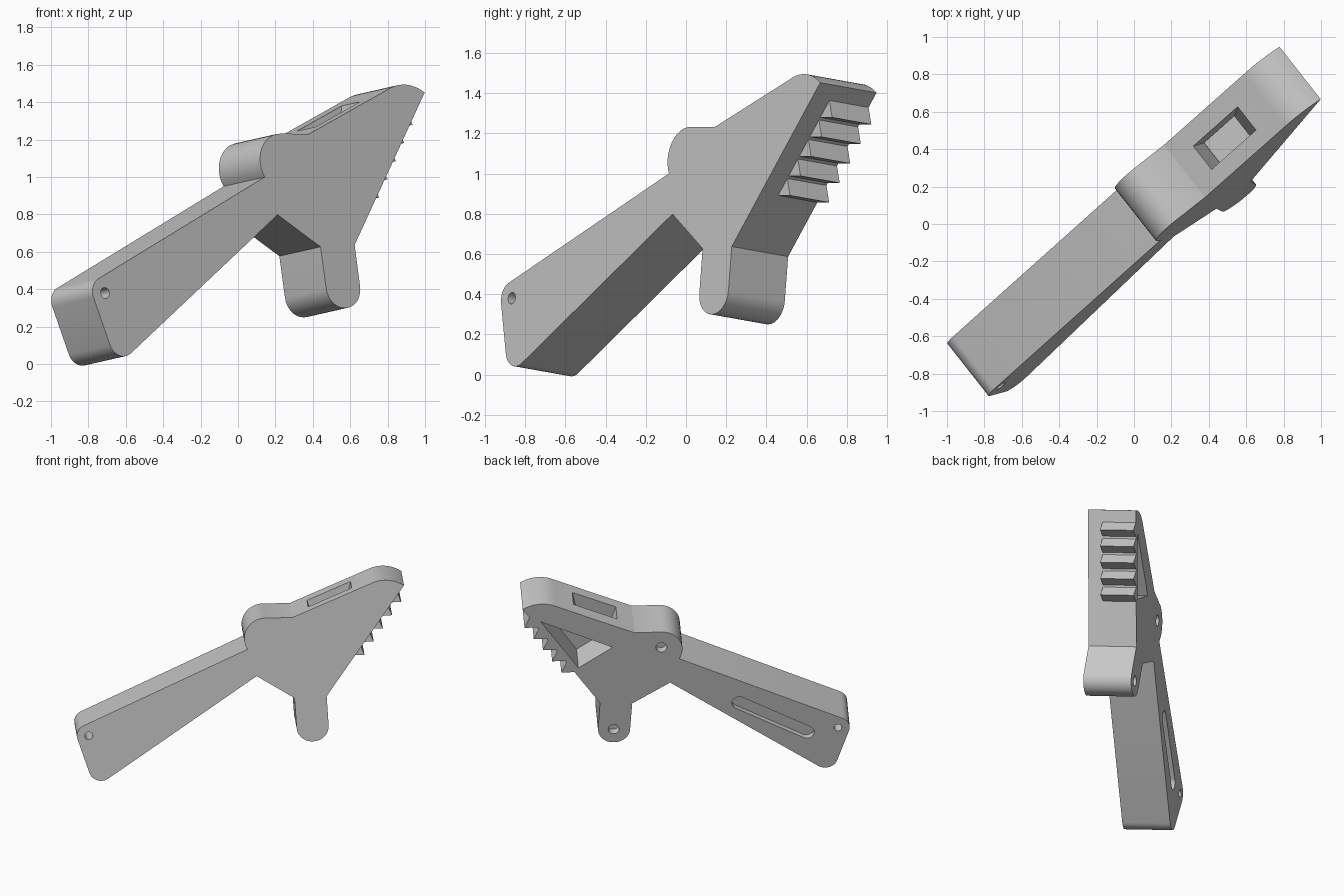
import bpy, bmesh, math
from mathutils import Matrix, Vector

cube = bpy.data.objects.get("Cube")
if cube:
    bpy.data.objects.remove(cube, do_unlink=True)

THICK = 0.36

# Slanted frame of the part: local x along it, y through its thickness, z up
through = Vector((-0.22, 0.28, -0.05)).normalized()
along = Vector((0.28, 0.22, 0)).normalized()
upward = along.cross(through)
FRAME = Matrix((along, through, upward)).transposed().to_4x4()
FRAME.translation = through * -0.293

grey = bpy.data.materials.new("plain_grey")
grey.use_nodes = True
colour = (0.57, 0.57, 0.57, 1)
grey.diffuse_color = colour
grey.node_tree.nodes["Principled BSDF"].inputs["Base Color"].default_value = colour


def arc(cx, cz, r, start, end, steps=12):
    angles = [math.radians(start + (end - start) * i / steps) for i in range(steps + 1)]
    return [(cx + r * math.cos(a), cz + r * math.sin(a)) for a in angles]


def circle(cx, cz, r, steps=32):
    return arc(cx, cz, r, 0, 360, steps)[:-1]


def fillet(before, corner, after, r, steps=10):
    """Round one corner of an outline with radius r."""
    c = Vector(corner)
    a, b = (Vector(before) - c).normalized(), (Vector(after) - c).normalized()
    half = a.angle(b) / 2
    centre = c + (a + b).normalized() * r / math.sin(half)
    p, q = c + a * r / math.tan(half) - centre, c + b * r / math.tan(half) - centre
    turn = math.pi - 2 * half
    points = []
    for i in range(steps + 1):
        t = turn * i / steps
        points.append(tuple(centre + (p * math.sin(turn - t) + q * math.sin(t)) / math.sin(turn)))
    return points


def rounded(corners):
    points = []
    for i, (x, z, r) in enumerate(corners):
        before, after = corners[i - 1][:2], corners[(i + 1) % len(corners)][:2]
        points += fillet(before, (x, z), after, r) if r else [(x, z)]
    return points


def prism(name, points, y0, y1):
    """Closed solid: two caps joined by a ring of side faces."""
    bm = bmesh.new()
    near = [bm.verts.new((x, y0, z)) for x, z in points]
    far = [bm.verts.new((x, y1, z)) for x, z in points]
    bm.faces.new(near)
    bm.faces.new(far[::-1])
    for i in range(len(points)):
        bm.faces.new((near[i], near[i - 1], far[i - 1], far[i]))
    bmesh.ops.recalc_face_normals(bm, faces=bm.faces[:])
    mesh = bpy.data.meshes.new(name)
    bm.to_mesh(mesh)
    bm.free()
    mesh.materials.append(grey)
    obj = bpy.data.objects.new(name, mesh)
    bpy.context.collection.objects.link(obj)
    obj.matrix_world = FRAME
    return obj


def activate(obj):
    bpy.ops.object.select_all(action="DESELECT")
    obj.select_set(True)
    bpy.context.view_layer.objects.active = obj


def cut(obj, points, y0, y1):
    cutter = prism("cutter", points, y0, y1)
    cutter.hide_render = True
    bpy.context.view_layer.update()
    mod = obj.modifiers.new("cut", "BOOLEAN")
    mod.operation, mod.solver, mod.object = "DIFFERENCE", "EXACT", cutter
    activate(obj)
    bpy.ops.object.modifier_apply(modifier=mod.name)
    bpy.data.objects.remove(cutter, do_unlink=True)


# Body outline: handle, leg, pointed head and rounded shoulder
FACE_LOW, FACE_HIGH = (0.631, 0.602), (1.197, 1.425)
outline = rounded([
    (-1.198, 0.386, 0.085),
    (-1.054, -0.052, 0.09),
    (0.125, 0.765, 0),
    (0.398, 0.592, 0),
    (0.418, 0.262, 0.112),
    (0.650, 0.262, 0.112),
    (*FACE_LOW, 0),
    (*FACE_HIGH, 0),
    (1.07, 1.50, 0.24),
    (0.948, 1.441, 0),
    (0.39, 1.203, 0.08),
]) + arc(0.19, 1.05, 0.153, 90, 212)
body = prism("body", outline, 0, THICK)

# Holes: one right through the handle end, two blind ones in the back
BACK = THICK + 0.05
cut(body, circle(-1.094, 0.343, 0.029), -0.05, BACK)
cut(body, circle(0.19, 1.07, 0.04), THICK - 0.06, BACK)
cut(body, circle(0.53, 0.375, 0.04), THICK - 0.06, BACK)

# Long slot in the back of the handle
x0, z0, x1, z1 = -0.87, 0.31, -0.377, 0.576
tilt = math.degrees(math.atan2(z1 - z0, x1 - x0))
slot = arc(x0, z0, 0.052, tilt + 90, tilt + 270) + arc(x1, z1, 0.052, tilt - 90, tilt + 90)
cut(body, slot, THICK - 0.045, BACK)

# Triangular pocket in the back of the head, with a window from the top
cut(body, [(0.543, 1.08), (0.79, 0.91), (1.065, 1.314)], 0.11, BACK)
cut(body, [(0.49, 1.30), (0.57, 1.07), (0.77, 1.15), (0.835, 1.44)], 0.09, 0.25)

# Row of teeth on the sloping face
slope = (FACE_HIGH[0] - FACE_LOW[0]) / (FACE_HIGH[1] - FACE_LOW[1])


def on_face(z):
    return FACE_LOW[0] + slope * (z - FACE_LOW[1])


parts = [body]
for i in range(5):
    low = 0.874 + 0.098 * i
    high = low + 0.085
    tooth = [(on_face(low), low), (on_face(low) + 0.095, low), (on_face(high), high)]
    parts.append(prism(f"tooth_{i + 1}", tooth, 0.11, THICK))

for obj in parts:
    activate(obj)
    bpy.ops.object.shade_smooth_by_angle(angle=math.radians(30))
